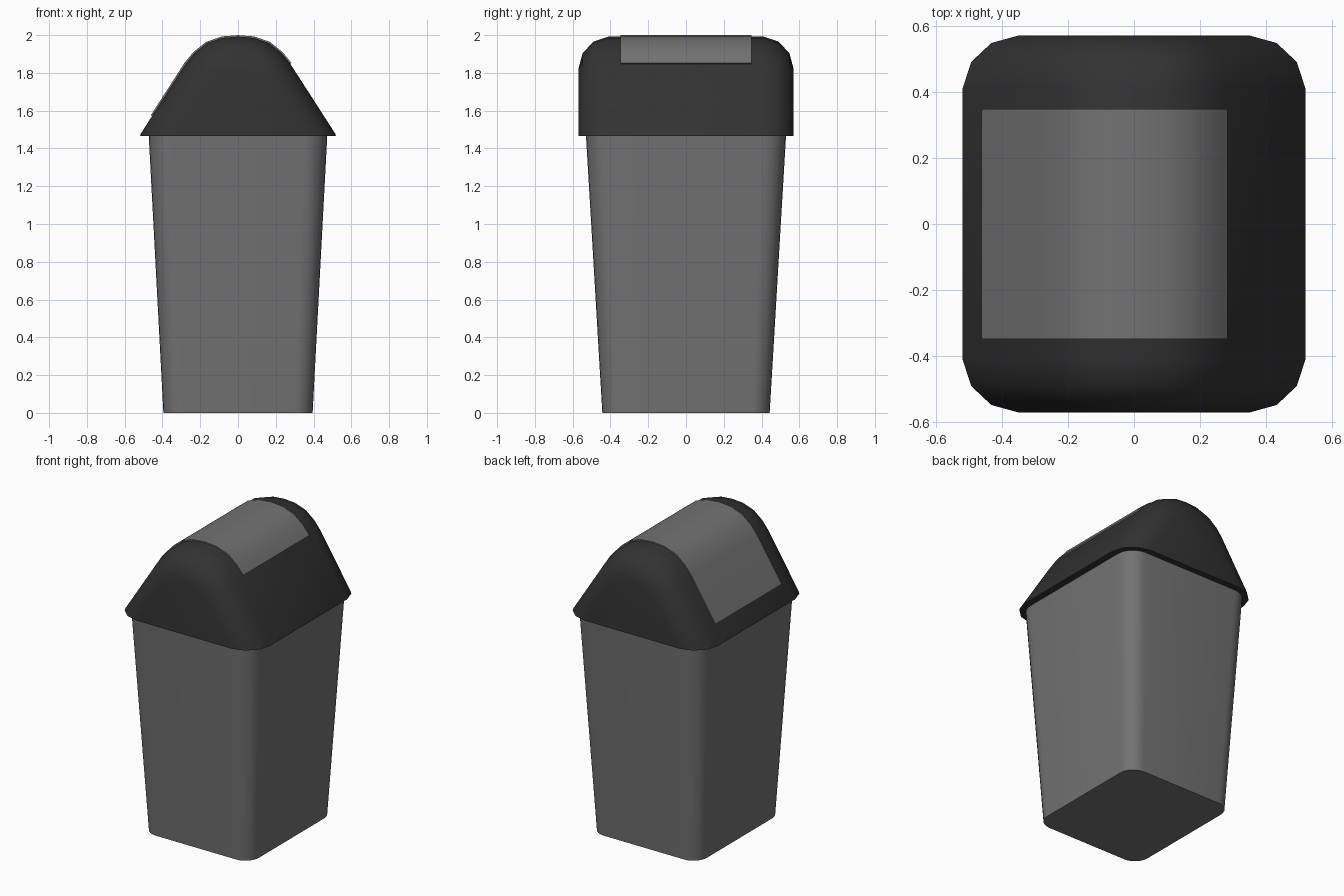
import bpy, bmesh, math
from mathutils import Vector

cube = bpy.data.objects.get("Cube")
if cube:
    bpy.data.objects.remove(cube)


def material(name, value):
    m = bpy.data.materials.new(name)
    m.use_nodes = True
    m.diffuse_color = (value, value, value, 1)
    bsdf = m.node_tree.nodes["Principled BSDF"]
    bsdf.inputs["Base Color"].default_value = (value, value, value, 1)
    bsdf.inputs["Roughness"].default_value = 0.6
    return m


grey = material("mid grey plastic", 0.17)
charcoal = material("charcoal plastic", 0.032)


def loft(name, rings, mat, angle=35):
    """Skin a list of closed rings and cap both ends."""
    bm = bmesh.new()
    rows = [[bm.verts.new(p) for p in ring] for ring in rings]
    for a, b in zip(rows, rows[1:]):
        for i in range(len(a)):
            j = (i + 1) % len(a)
            bm.faces.new((a[i], a[j], b[j], b[i]))
    bm.faces.new(rows[0])
    bm.faces.new(rows[-1])
    bmesh.ops.recalc_face_normals(bm, faces=bm.faces)
    mesh = bpy.data.meshes.new(name)
    bm.to_mesh(mesh)
    bm.free()
    mesh.materials.append(mat)
    obj = bpy.data.objects.new(name, mesh)
    bpy.context.collection.objects.link(obj)
    bpy.ops.object.select_all(action='DESELECT')
    obj.select_set(True)
    bpy.context.view_layer.objects.active = obj
    bpy.ops.object.shade_smooth_by_angle(angle=math.radians(angle))
    return obj


def rounded_rect(hx, hy, r, z, steps=6):
    ring = []
    for k, (sx, sy) in enumerate([(1, 1), (-1, 1), (-1, -1), (1, -1)]):
        for i in range(steps + 1):
            a = math.pi / 2 * (k + i / steps)
            ring.append((sx * (hx - r) + r * math.cos(a),
                         sy * (hy - r) + r * math.sin(a), z))
    return ring


# Tapered bin body
loft("bin_body", [rounded_rect(0.395, 0.443, 0.10, 0),
                  rounded_rect(0.473, 0.53, 0.12, 1.475)], grey)

# Domed lid: arched profile, shrinking towards its rounded ends
BASE = 1.467
half = [(0.518, BASE), (0.515, 1.478), (0.277, 1.848), (0.23, 1.905),
        (0.165, 1.957), (0.085, 1.985)]
arch = half + [(0, 1.992)] + [(-x, z) for x, z in reversed(half)]
ends = [(0.57, 0.673), (0.547, 0.833), (0.49, 0.95), (0.41, 1)]
stations = [(-y, s) for y, s in ends] + [(y, s) for y, s in reversed(ends)]
loft("lid", [[(x * s, y, BASE + (z - BASE) * s) for x, z in arch]
             for y, s in stations], charcoal)

# Curved flap lying over the lid, longer on its left-hand slope
path = [Vector(p) for p in arch[2:-2] + [(-0.455, 1.571)]]


def offset(points, d):
    out = []
    for i, p in enumerate(points):
        t = points[min(i + 1, len(points) - 1)] - points[max(i - 1, 0)]
        out.append(p + Vector((t.y, -t.x)).normalized() * d)
    return out


section = offset(path, 0.008) + offset(path, -0.01)[::-1]
loft("lid_flap", [[(p.x, y, p.y) for p in section] for y in (-0.348, 0.348)], grey)
